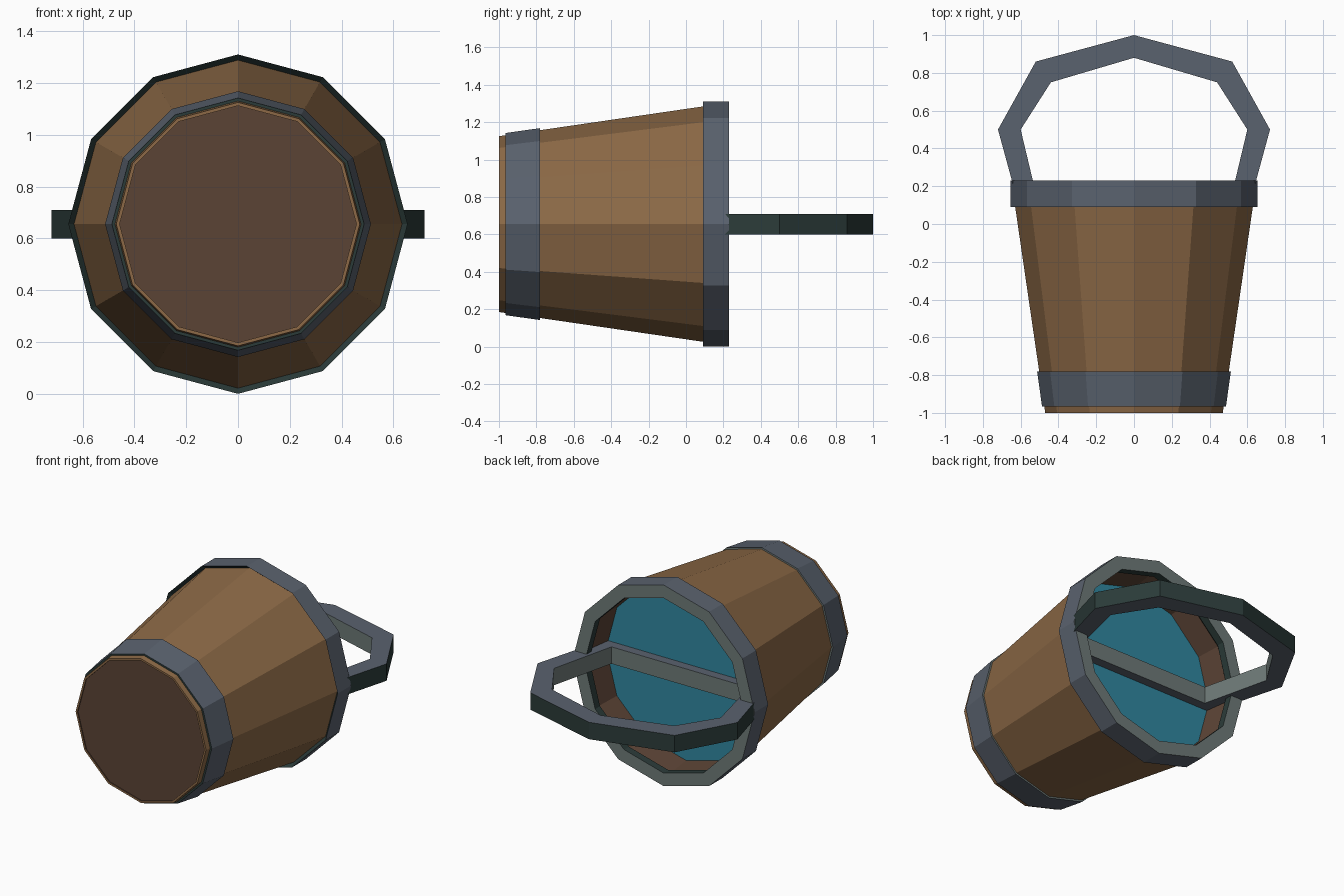
import bpy, bmesh, math

if "Cube" in bpy.data.objects:
    bpy.data.objects.remove(bpy.data.objects["Cube"])

SIDES = 12
CZ = 0.655  # height of the bucket axis


def srgb(h):
    out = []
    for i in (0, 2, 4):
        c = int(h[i:i + 2], 16) / 255
        out.append(c / 12.92 if c <= 0.04045 else ((c + 0.055) / 1.055) ** 2.4)
    return (*out, 1.0)


def material(name, h):
    m = bpy.data.materials.new(name)
    m.diffuse_color = srgb(h)
    m.use_nodes = True
    m.node_tree.nodes["Principled BSDF"].inputs["Base Color"].default_value = m.diffuse_color
    return m


WOOD = material("wood", "8c6946")
DARK_WOOD = material("dark_wood", "5b4335")
IRON = material("blue_grey_iron", "5a626e")
PALE_IRON = material("pale_iron", "6e7a78")
DARK_IRON = material("dark_iron", "2b3b39")
WATER = material("water_blue", "3088a0")


def finish(name, bm, mats):
    me = bpy.data.meshes.new(name)
    bm.to_mesh(me)
    bm.free()
    for m in mats:
        me.materials.append(m)
    ob = bpy.data.objects.new(name, me)
    bpy.context.collection.objects.link(ob)
    return ob


def lathe(name, profile, mats, slots, closed=True):
    """Turn (y, radius) points about the y axis; slots holds one material per segment.
    An open profile is capped at both ends with the first and last slot."""
    bm = bmesh.new()
    rings = []
    for y, r in profile:
        rings.append([bm.verts.new((r * math.cos(a), y, CZ + r * math.sin(a)))
                      for a in (math.tau * k / SIDES for k in range(SIDES))])
    n = len(rings)
    for i in range(n if closed else n - 1):
        a, b = rings[i], rings[(i + 1) % n]
        for k in range(SIDES):
            j = (k + 1) % SIDES
            bm.faces.new((a[k], a[j], b[j], b[k])).material_index = slots[i]
    if not closed:
        bm.faces.new(rings[0]).material_index = slots[0]
        bm.faces.new(rings[-1]).material_index = slots[-1]
    bmesh.ops.recalc_face_normals(bm, faces=bm.faces)
    return finish(name, bm, mats)


# Wooden bucket lying on its side, with hollow interior
lathe("bucket_body",
      [(-0.993, 0.457), (-1.0, 0.457), (-1.0, 0.47), (0.2, 0.645), (0.2, 0.604), (-0.9, 0.445)],
      [WOOD, DARK_WOOD], [1, 0, 0, 1, 1], closed=False)

# Iron hoops: outer face, mouth-side face, inner face, base-side face
hoop_mats = [IRON, PALE_IRON, DARK_IRON]
lathe("base_hoop", [(-0.965, 0.487), (-0.78, 0.513), (-0.78, 0.495), (-0.965, 0.468)],
      hoop_mats, [0, 1, 2, 2])
lathe("mouth_rim", [(0.09, 0.655), (0.23, 0.655), (0.23, 0.57), (0.18, 0.57), (0.12, 0.632)],
      hoop_mats, [0, 1, 2, 2, 2])

# Water surface
lathe("water", [(-0.02, 0.572), (0.0, 0.575)], [WATER], [0], closed=False)

# Handle loop: half outlines mirrored in x, closed by a bar across the mouth
OUTER = [(0, 1.0), (0.52, 0.86), (0.72, 0.5), (0.57, -0.05)]
INNER = [(0, 0.88), (0.44, 0.75), (0.6, 0.5), (0.495, 0.06)]


def mirrored(half):
    return half + [(-x, y) for x, y in reversed(half[1:])]


bm = bmesh.new()
loops = [[bm.verts.new((x, y, z)) for x, y in mirrored(pts)]
         for pts, z in ((OUTER, 0.60), (OUTER, 0.71), (INNER, 0.71), (INNER, 0.60))]
for s, slot in enumerate((2, 0, 1, 0)):
    a, b = loops[s], loops[(s + 1) % 4]
    for k in range(len(a)):
        j = (k + 1) % len(a)
        bm.faces.new((a[k], a[j], b[j], b[k])).material_index = slot
bmesh.ops.recalc_face_normals(bm, faces=bm.faces)
finish("handle", bm, hoop_mats)
